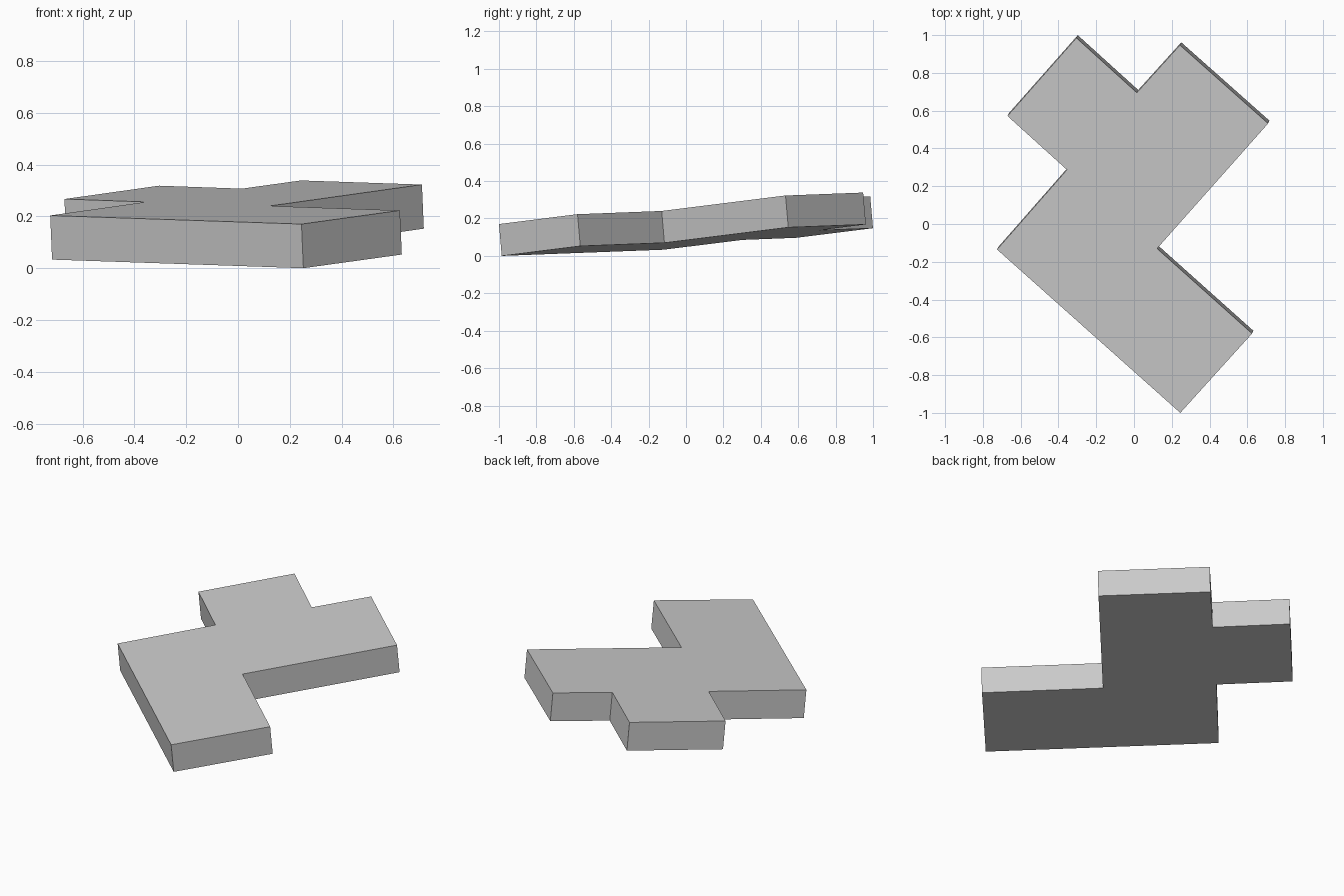
import bpy
import bmesh
from mathutils import Vector

cube = bpy.data.objects.get("Cube")
if cube:
    bpy.data.objects.remove(cube, do_unlink=True)

# Plain grey material
grey = bpy.data.materials.new("plain_grey")
grey.use_nodes = True
colour = (0.6, 0.6, 0.6, 1)
grey.diffuse_color = colour
grey.node_tree.nodes["Principled BSDF"].inputs["Base Color"].default_value = colour

# Plan outline of the top face, counter-clockwise from the front corner
OUTLINE = [(0.245, -1.0), (0.625, -0.58), (0.122, -0.13), (0.71, 0.532),
           (0.243, 0.947), (0.015, 0.695), (-0.305, 0.985),
           (-0.67, 0.572), (-0.355, 0.287), (-0.725, -0.135)]
SLOPE_X, SLOPE_Y, HEIGHT = 0.043, 0.0865, 0.246
THICKNESS = 0.171

# Tilted slab: the outline lies on a sloping plane and is extruded square to it
normal = Vector((-SLOPE_X, -SLOPE_Y, 1)).normalized()
bm = bmesh.new()
top = bm.faces.new([bm.verts.new((x, y, HEIGHT + SLOPE_X * x + SLOPE_Y * y))
                    for x, y in OUTLINE])
result = bmesh.ops.extrude_face_region(bm, geom=[top], use_keep_orig=True)
lower = [v for v in result["geom"] if isinstance(v, bmesh.types.BMVert)]
bmesh.ops.translate(bm, verts=lower, vec=-normal * THICKNESS)
bmesh.ops.recalc_face_normals(bm, faces=bm.faces)

# Rest the lowest corner on the ground
lowest = min(v.co.z for v in bm.verts)
bmesh.ops.translate(bm, verts=bm.verts, vec=(0, 0, -lowest))

mesh = bpy.data.meshes.new("stepped_slab")
bm.to_mesh(mesh)
bm.free()
mesh.materials.append(grey)
slab = bpy.data.objects.new("stepped_slab", mesh)
bpy.context.collection.objects.link(slab)
